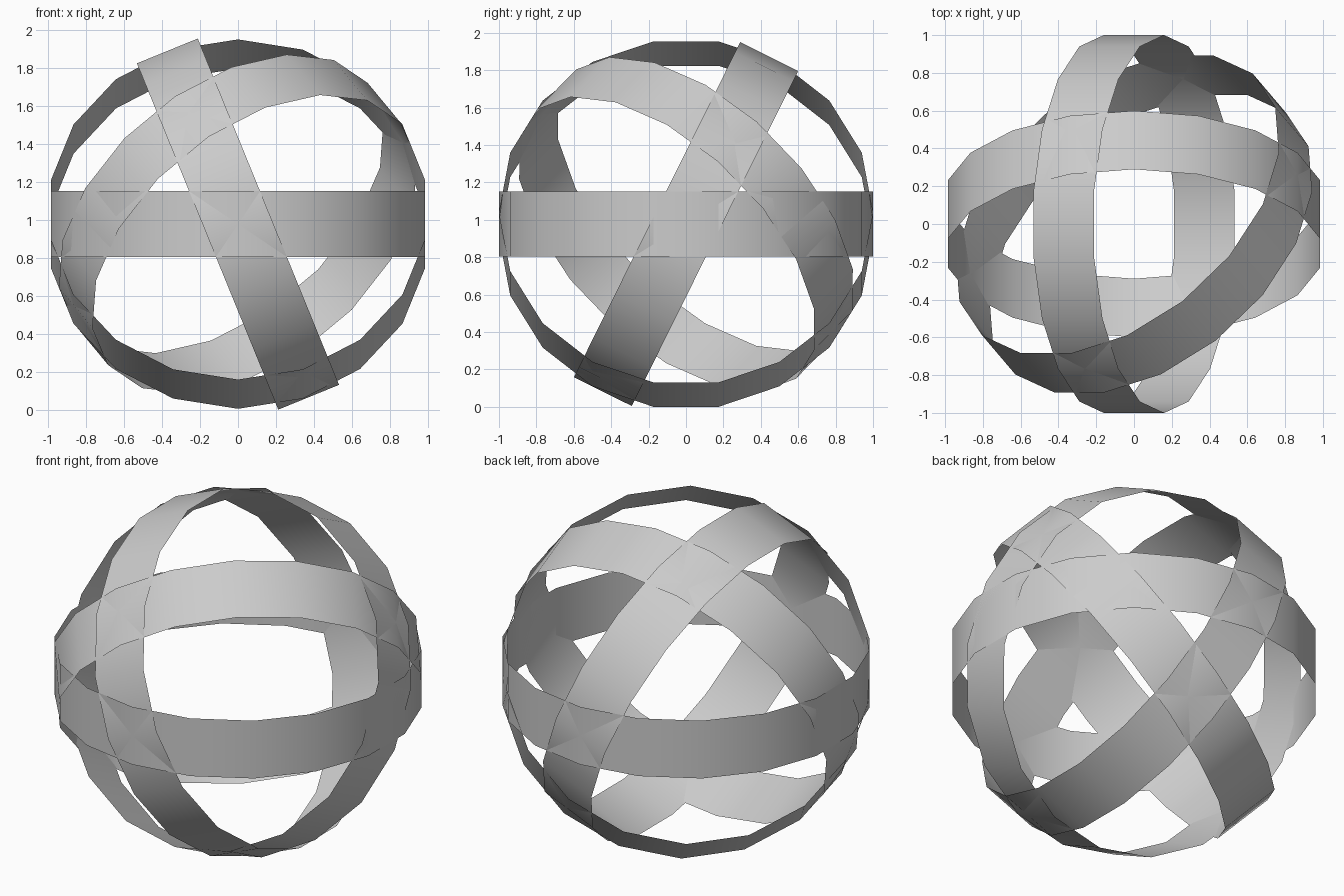
import bpy, math
from mathutils import Vector, Matrix

cube = bpy.data.objects.get("Cube")
if cube:
    bpy.data.objects.remove(cube, do_unlink=True)

SIDES, RADIUS, WIDTH, CENTRE = 18, 1.0, 0.346, Vector((0, 0, 0.977))

grey = bpy.data.materials.new("light_grey")
grey.use_nodes = True
colour = (0.6, 0.6, 0.6, 1)
grey.diffuse_color = colour
grey.node_tree.nodes["Principled BSDF"].inputs["Base Color"].default_value = colour


def band(name, axis, corner):
    """Open ring around an axis, with one polygon corner towards the given direction."""
    bpy.ops.mesh.primitive_cylinder_add(
        vertices=SIDES, radius=RADIUS, depth=WIDTH, end_fill_type='NOTHING')
    ring = bpy.context.object
    ring.name = name
    z = Vector(axis).normalized()
    y = Vector(corner)
    y = (y - z * y.dot(z)).normalized()
    turn = Matrix((y.cross(z), y, z)).transposed().to_4x4()
    ring.data.transform(Matrix.Translation(CENTRE) @ turn)
    ring.data.materials.append(grey)
    bpy.ops.object.shade_smooth_by_angle(angle=math.radians(30))


# Level band
band("level_band", (0, 0, 1), (0, 1, 0))

# Upright band leaning sideways
lean = math.radians(67.8)
band("sideways_band", (math.sin(lean), 0, math.cos(lean)), (0, 1, 0))

# Upright band leaning backwards
lean = math.radians(63.6)
band("backward_band", (0, -math.sin(lean), math.cos(lean)),
     (0, math.cos(lean), math.sin(lean)))

# Diagonal band: level direction, steepest direction and a small roll
axis = Vector((-0.51, 0.60, 0.615)).normalized()
level = Vector((axis.y, -axis.x, 0)).normalized()
steep = axis.cross(level)
roll = math.radians(6)
band("diagonal_band", axis, level * math.cos(roll) + steep * math.sin(roll))
